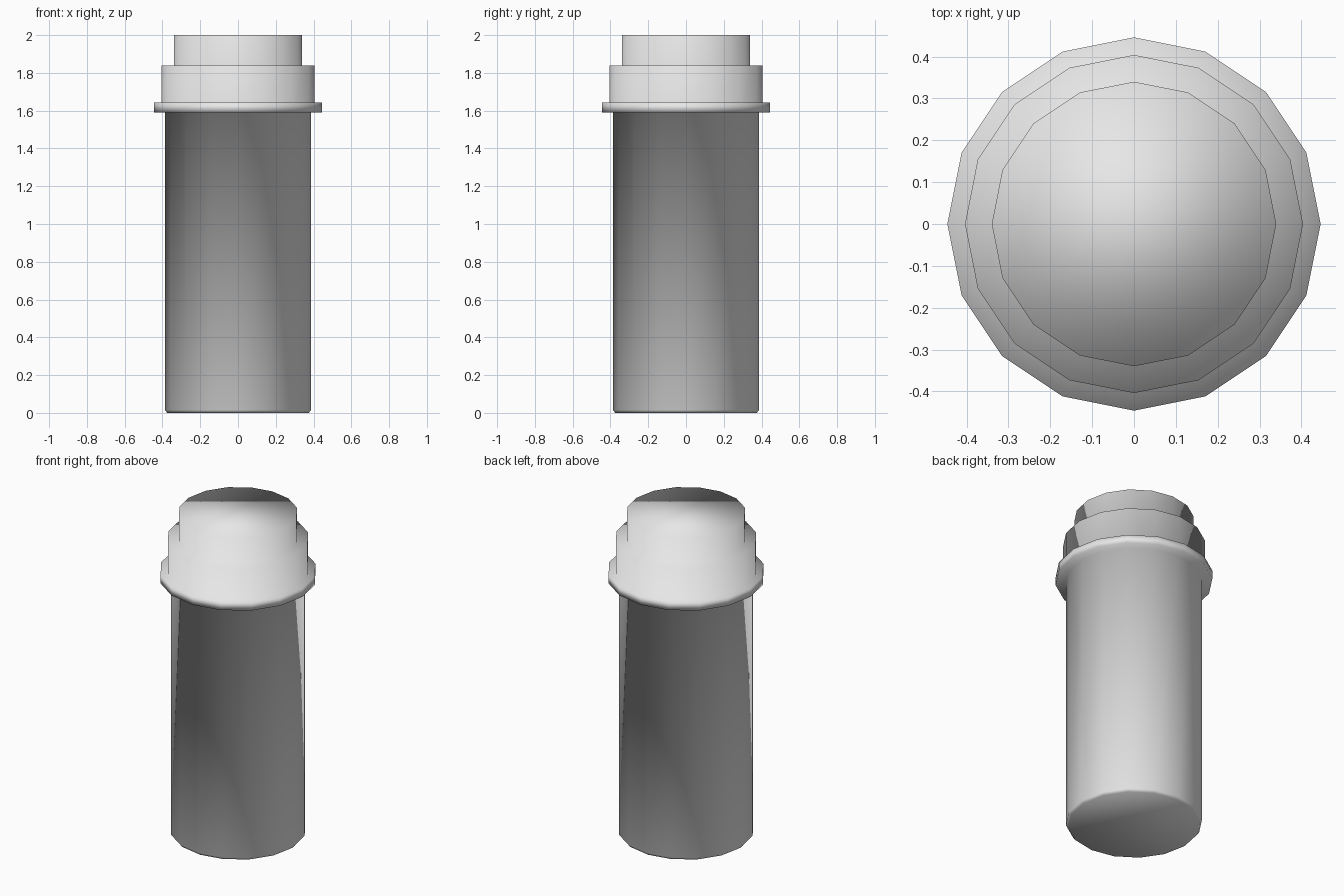
import bpy
import bmesh
from math import cos, sin, tau

cube = bpy.data.objects.get("Cube")
if cube:
    bpy.data.objects.remove(cube, do_unlink=True)

SIDES = 16

# Single grey material
grey = bpy.data.materials.new("light_grey")
grey.use_nodes = True
grey.diffuse_color = (0.8, 0.8, 0.8, 1)
grey.node_tree.nodes["Principled BSDF"].inputs["Base Color"].default_value = grey.diffuse_color


def lathe(name, profile, material):
    """Turn a (radius, height) profile around z and cap both ends."""
    bm = bmesh.new()
    rings = [[bm.verts.new((r * cos(tau * i / SIDES), r * sin(tau * i / SIDES), z))
              for i in range(SIDES)] for r, z in profile]
    for low, high in zip(rings, rings[1:]):
        for i in range(SIDES):
            j = (i + 1) % SIDES
            bm.faces.new((low[i], low[j], high[j], high[i]))
    bm.faces.new(rings[0][::-1])
    bm.faces.new(rings[-1])
    for face in bm.faces:
        face.smooth = True  # the whole shell is softly shaded, steps included
    mesh = bpy.data.meshes.new(name)
    bm.to_mesh(mesh)
    bm.free()
    mesh.materials.append(material)
    obj = bpy.data.objects.new(name, mesh)
    bpy.context.collection.objects.link(obj)
    return obj


# Profile pieces from the ground up
body = [(0.375, 0), (0.387, 0.015), (0.387, 1.59)]
flange = [(0.446, 1.59), (0.446, 1.642)]
collar = [(0.404, 1.642), (0.404, 1.84)]
neck = [(0.34, 1.84), (0.34, 2.0)]

lathe("stepped_canister", body + flange + collar + neck, grey)
